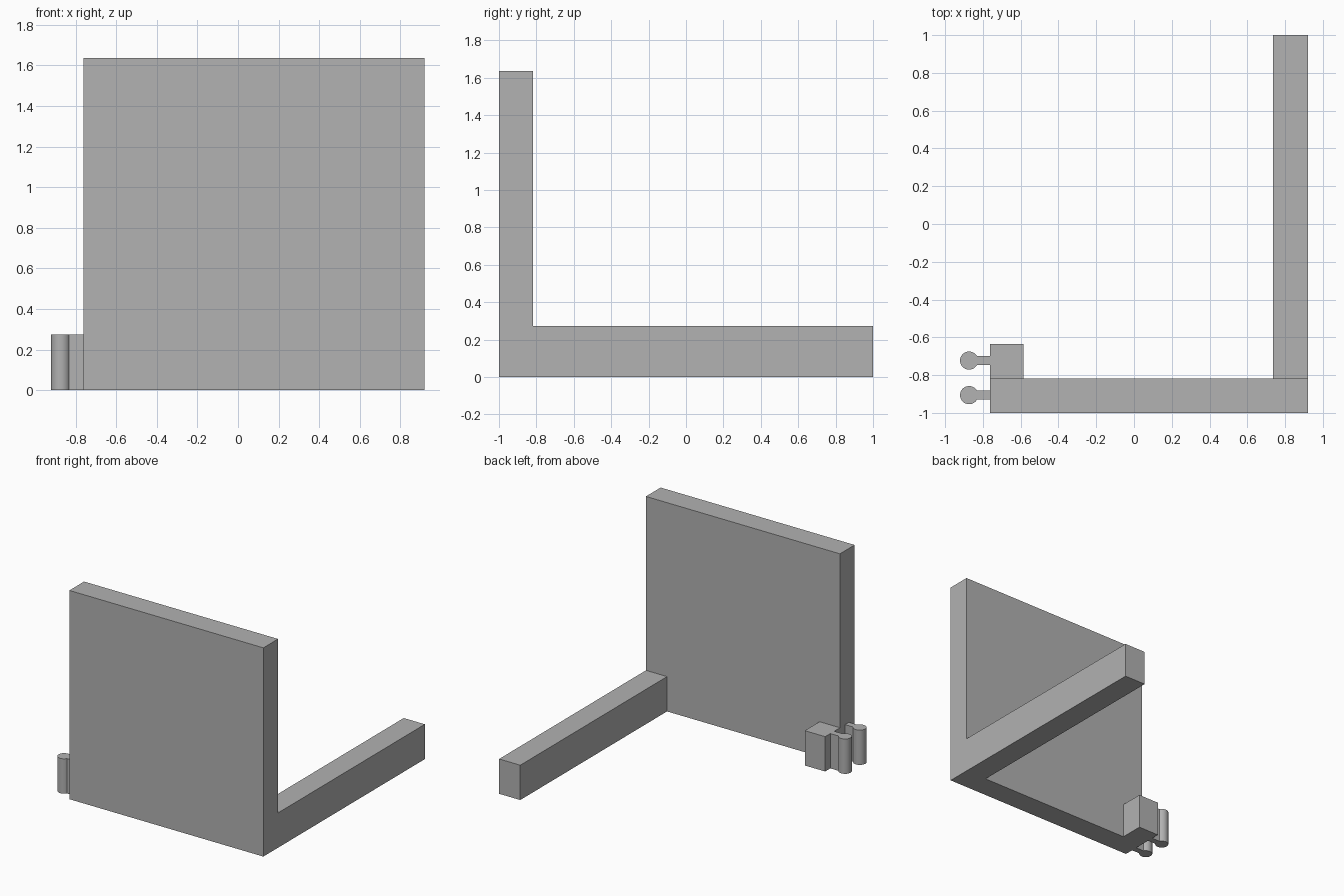
import bpy
import bmesh
from math import asin, cos, sin, pi, radians

cube = bpy.data.objects.get("Cube")
if cube:
    bpy.data.objects.remove(cube, do_unlink=True)

grey = bpy.data.materials.new("plain_grey")
grey.use_nodes = True
colour = (0.445, 0.445, 0.445, 1)
grey.diffuse_color = colour
grey.node_tree.nodes["Principled BSDF"].inputs["Base Color"].default_value = colour

LOW = 0.273            # height of the bar, block and connectors
LEFT, RIGHT = 0.92, -0.762
FRONT, INNER = -1.0, -0.818


def extrude_profile(name, points, height):
    """Extrude a counter-clockwise xy outline upward from the ground."""
    bm = bmesh.new()
    base = bm.faces.new([bm.verts.new((x, y, 0)) for x, y in points])
    top = bmesh.ops.extrude_face_region(bm, geom=[base])["geom"]
    bmesh.ops.translate(bm, vec=(0, 0, height),
                        verts=[v for v in top if isinstance(v, bmesh.types.BMVert)])
    bmesh.ops.recalc_face_normals(bm, faces=bm.faces)
    mesh = bpy.data.meshes.new(name)
    bm.to_mesh(mesh)
    bm.free()
    mesh.materials.append(grey)
    obj = bpy.data.objects.new(name, mesh)
    bpy.context.collection.objects.link(obj)
    return obj


def box(name, x0, x1, y0, y1, height):
    return extrude_profile(name, [(x0, y0), (x1, y0), (x1, y1), (x0, y1)], height)


def connector(name, y):
    """Keyhole outline: a round knob on a narrow neck."""
    cx, radius, half_neck, steps = -0.873, 0.048, 0.024, 32
    gap = asin(half_neck / radius)
    arc = [gap + (2 * pi - 2 * gap) * i / steps for i in range(steps + 1)]
    points = [(cx + radius * cos(a), y + radius * sin(a)) for a in arc]
    points += [(RIGHT, y - half_neck), (RIGHT, y + half_neck)]
    obj = extrude_profile(name, points, LOW)
    bpy.ops.object.select_all(action='DESELECT')
    obj.select_set(True)
    bpy.context.view_layer.objects.active = obj
    bpy.ops.object.shade_smooth_by_angle(angle=radians(30))


# Tall panel, long side bar and small corner block
box("front_panel", RIGHT, LEFT, FRONT, INNER, 1.636)
box("side_bar", 0.737, LEFT, INNER, 1.0, LOW)
box("corner_block", RIGHT, -0.585, INNER, -0.635, LOW)

# Pair of knob connectors
connector("front_connector", -0.906)
connector("back_connector", -0.723)
